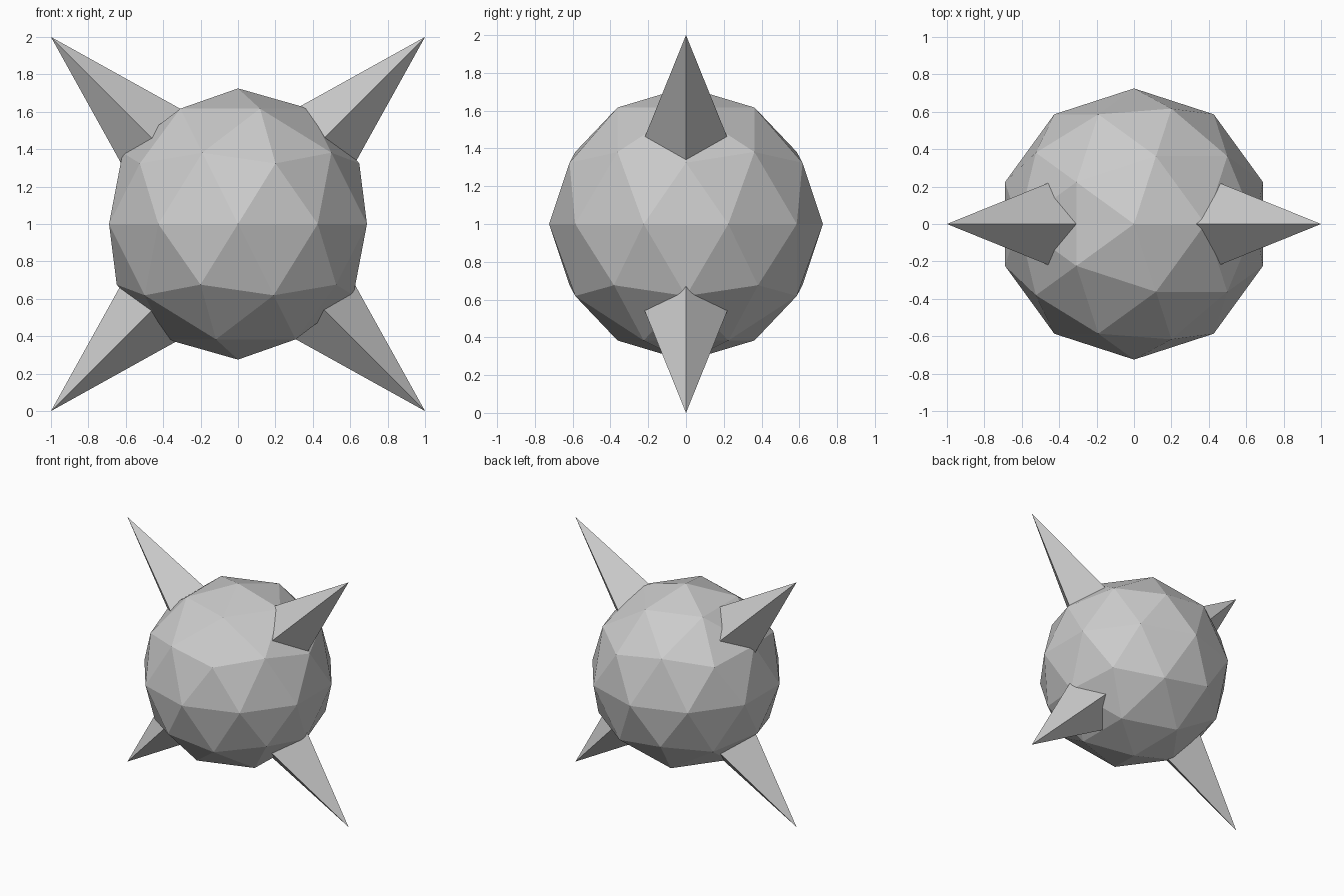
import bpy
from mathutils import Vector

if "Cube" in bpy.data.objects:
    bpy.data.objects.remove(bpy.data.objects["Cube"])

CENTER = Vector((0, 0, 1))
SLOPE = 0.286      # spike half-width per unit length
BASE = 0.45        # distance of the buried spike base from the centre

# Faceted body
bpy.ops.mesh.primitive_ico_sphere_add(subdivisions=2, radius=0.725, location=CENTER)
bpy.context.object.name = "body"


# Four-sided spike pointing from the body centre to its tip
def add_spike(name, tip):
    offset = tip - CENTER
    depth = offset.length - BASE
    middle = CENTER + offset.normalized() * (BASE + depth / 2)
    bpy.ops.mesh.primitive_cone_add(vertices=4, radius1=SLOPE * depth, radius2=0,
                                    depth=depth, location=middle)
    spike = bpy.context.object
    spike.name = name
    # Tilt about y only, so the side edges stay in the xz plane and along y
    spike.rotation_euler = Vector((0, 0, 1)).rotation_difference(offset).to_euler()


for side, x in (("left", -1), ("right", 1)):
    for level, z in (("lower", 0), ("upper", 2)):
        add_spike(f"{level}_{side}_spike", Vector((x, 0, z)))
